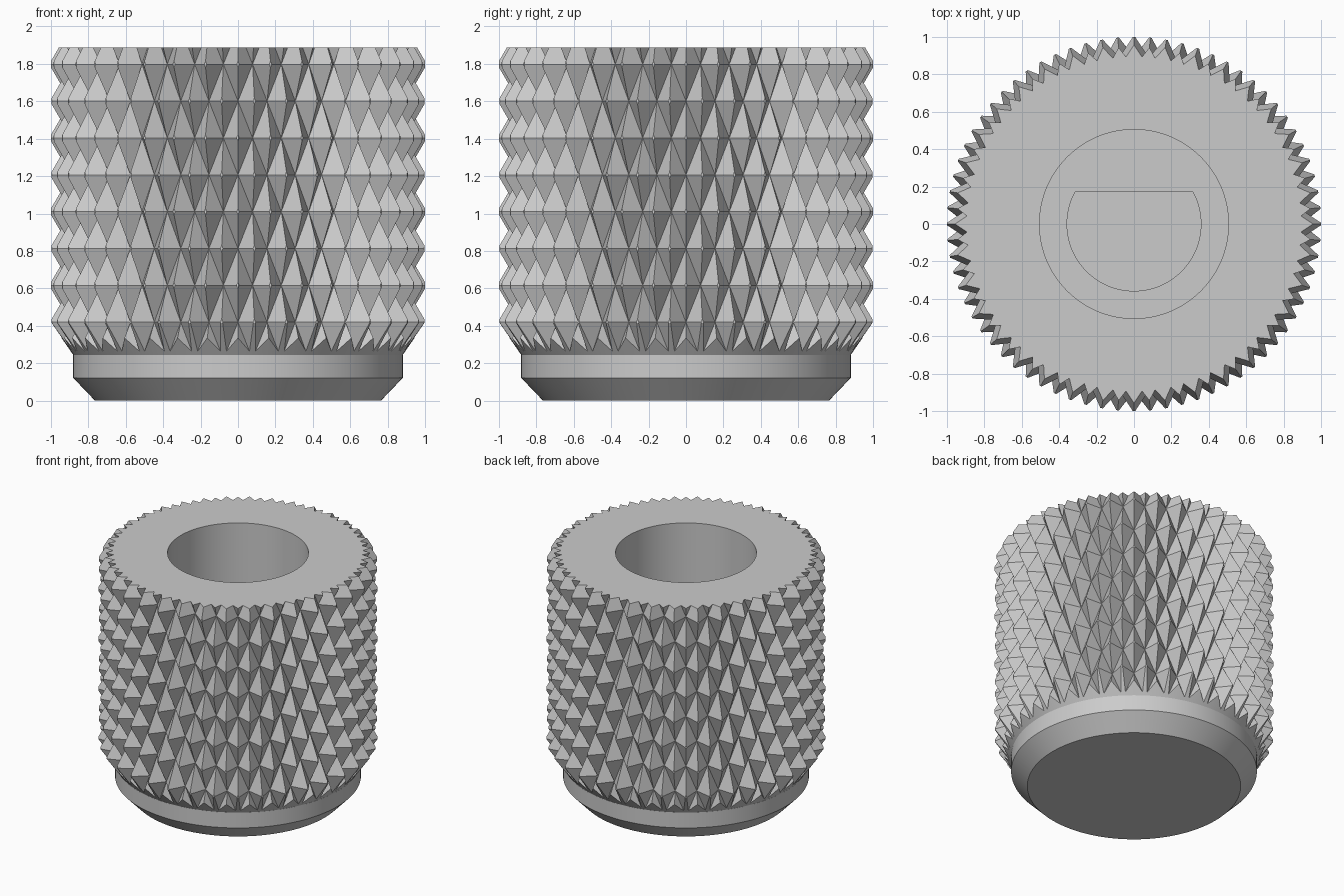
import bpy, bmesh, math

if "Cube" in bpy.data.objects:
    bpy.data.objects.remove(bpy.data.objects["Cube"])

TEETH = 36            # peaks per ring
R_OUT, R_IN = 1.01, 0.895
Z0, STEP = 0.222, 0.197
TOP = 1.888

grey = bpy.data.materials.new("grey")
grey.diffuse_color = (0.6, 0.6, 0.6, 1)
grey.use_nodes = True
grey.node_tree.nodes["Principled BSDF"].inputs["Base Color"].default_value = grey.diffuse_color


def make(name, bm):
    bmesh.ops.recalc_face_normals(bm, faces=bm.faces)
    me = bpy.data.meshes.new(name)
    bm.to_mesh(me)
    bm.free()
    me.materials.append(grey)
    ob = bpy.data.objects.new(name, me)
    bpy.context.collection.objects.link(ob)
    return ob


def loft(name, rings):
    """Closed solid through equal-length rings of points."""
    bm = bmesh.new()
    vs = [[bm.verts.new(p) for p in ring] for ring in rings]
    n = len(vs[0])
    for a, b in zip(vs, vs[1:]):
        for i in range(n):
            j = (i + 1) % n
            bm.faces.new((a[i], a[j], b[j], b[i]))
    bm.faces.new(vs[0][::-1])
    bm.faces.new(vs[-1])
    return make(name, bm)


def circle(r, z, n=144):
    return [(r * math.cos(2 * math.pi * i / n), r * math.sin(2 * math.pi * i / n), z)
            for i in range(n)]


def lathe(name, profile):
    return loft(name, [circle(r, z) for r, z in profile])


def boolean(ob, tool, op):
    m = ob.modifiers.new("cut", 'BOOLEAN')
    m.operation, m.solver, m.object = op, 'EXACT', tool
    bpy.context.view_layer.objects.active = ob
    bpy.ops.object.modifier_apply(modifier=m.name)
    bpy.data.objects.remove(tool)


# Knurled grip: rings of alternating peaks and valleys, staggered row by row
bm = bmesh.new()
n = TEETH * 2
rows = []
for k in range(-1, 10):
    row = []
    for i in range(n):
        a = 2 * math.pi * i / n
        r = R_OUT if (i + k) % 2 == 0 else R_IN
        row.append(bm.verts.new((r * math.cos(a), r * math.sin(a), Z0 + STEP * k)))
    rows.append(row)
for k, (lo, hi) in enumerate(zip(rows, rows[1:]), -1):
    for i in range(n):
        j = (i + 1) % n
        if (i + k) % 2 == 0:      # split each cell along its valley line
            bm.faces.new((lo[i], lo[j], hi[i]))
            bm.faces.new((lo[j], hi[j], hi[i]))
        else:
            bm.faces.new((lo[i], lo[j], hi[j]))
            bm.faces.new((lo[i], hi[j], hi[i]))
bm.faces.new(rows[0][::-1])
bm.faces.new(rows[-1])
knob = make("knurled_knob", bm)

# Trim the grip to height, tapered at the lower end, tips slightly flattened
boolean(knob, lathe("trim", [(0.871, 0.23), (1.0, 0.415), (1.0, TOP)]), 'INTERSECT')

# Plain chamfered base merged with the grip
boolean(knob, lathe("base", [(0.765, 0), (0.881, 0.121), (0.881, 0.243)]), 'UNION')

# Wide round recess from the top
boolean(knob, lathe("recess", [(0.505, 1.0), (0.505, 2.2)]), 'DIFFERENCE')

# D-shaped shaft hole below the recess
R_D, FLAT = 0.358, 0.175
a0 = math.asin(FLAT / R_D)
arc = [math.pi - a0 + (math.pi + 2 * a0) * i / 64 for i in range(65)]
boolean(knob, loft("shaft_hole", [[(R_D * math.cos(a), R_D * math.sin(a), z) for a in arc]
                                  for z in (0.25, 1.1)]), 'DIFFERENCE')

# Smooth the turned surfaces, keep the knurl facets crisp
bpy.ops.object.select_all(action='DESELECT')
knob.select_set(True)
bpy.context.view_layer.objects.active = knob
bpy.ops.object.shade_smooth_by_angle(angle=math.radians(25))
